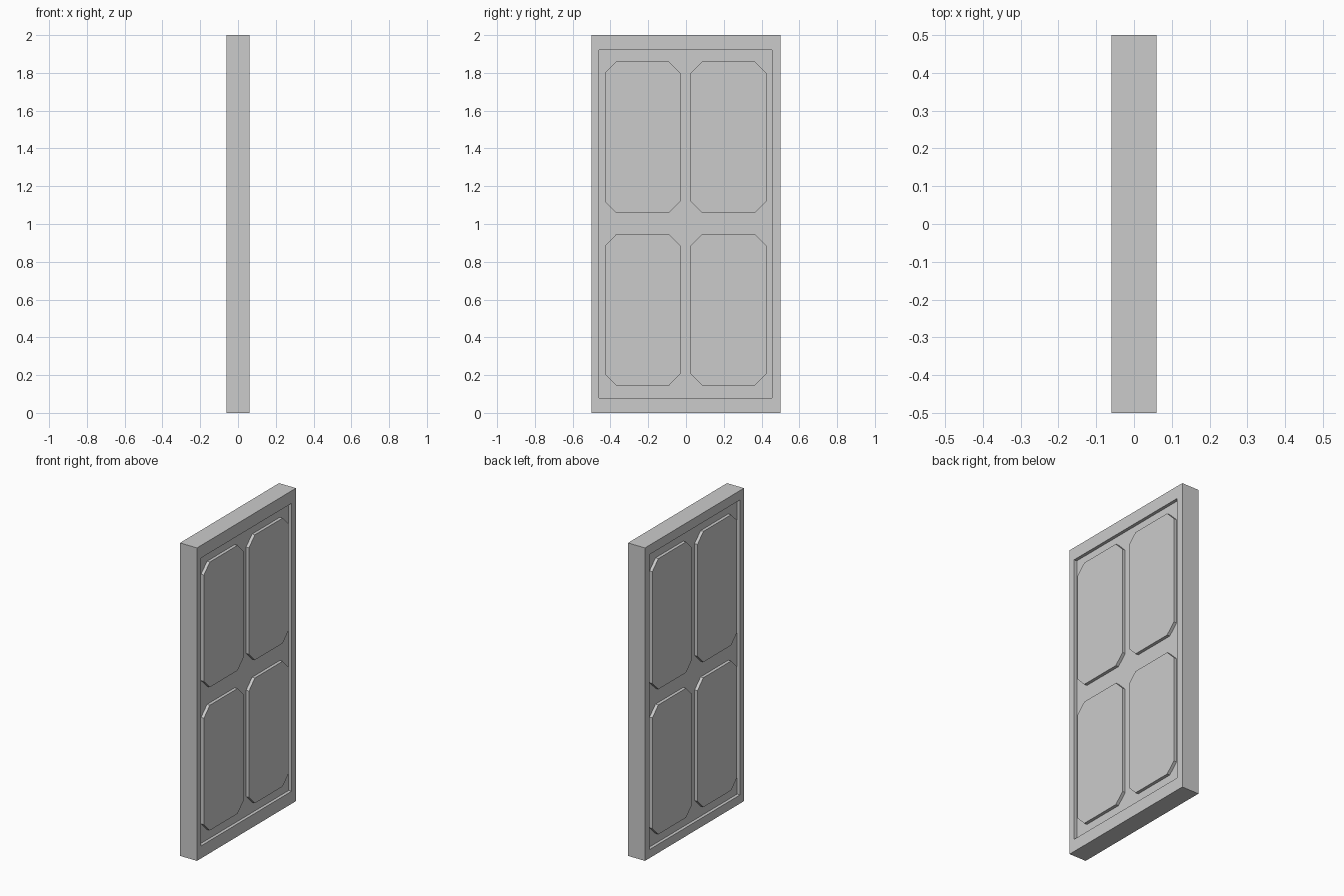
import bpy, bmesh

if "Cube" in bpy.data.objects:
    bpy.data.objects.remove(bpy.data.objects["Cube"])

HALF = 0.06      # half thickness of the door
DEPTH = 0.02     # depth of the recess on each face


def prism(name, outline, x0, x1):
    """Extrude a (y, z) outline along x."""
    bm = bmesh.new()
    face = bm.faces.new([bm.verts.new((x0, y, z)) for y, z in outline])
    ext = bmesh.ops.extrude_face_region(bm, geom=[face])
    moved = [v for v in ext["geom"] if isinstance(v, bmesh.types.BMVert)]
    bmesh.ops.translate(bm, verts=moved, vec=(x1 - x0, 0, 0))
    bmesh.ops.recalc_face_normals(bm, faces=bm.faces)
    mesh = bpy.data.meshes.new(name)
    bm.to_mesh(mesh)
    bm.free()
    obj = bpy.data.objects.new(name, mesh)
    bpy.context.collection.objects.link(obj)
    return obj


def rect(y0, y1, z0, z1):
    return [(y0, z0), (y1, z0), (y1, z1), (y0, z1)]


def octagon(y0, y1, z0, z1, c=0.06):
    return [(y0 + c, z0), (y1 - c, z0), (y1, z0 + c), (y1, z1 - c),
            (y1 - c, z1), (y0 + c, z1), (y0, z1 - c), (y0, z0 + c)]


# Door slab
slab = prism("door_slab", rect(-0.5, 0.5, 0, 2), -HALF, HALF)

# Per face: side, recess z range, panel rows (the rear layout is a little taller)
faces = [
    ("front", 1, (0.08, 1.92), [(0.145, 0.945), (1.06, 1.86)]),
    ("rear", -1, (0.055, 1.94), [(0.118, 0.945), (1.045, 1.88)]),
]
columns = [(-0.43, -0.03), (0.025, 0.425)]

for label, side, recess, rows in faces:
    floor = side * (HALF - DEPTH)

    # Shallow rectangular recess cut into the slab
    cutter = prism(label + "_recess_cutter", rect(-0.46, 0.455, *recess),
                   floor, side * (HALF + 0.05))
    cutter.hide_render = True
    cutter.hide_set(True)
    cutter.display_type = 'WIRE'
    cut = slab.modifiers.new(label + "_recess", 'BOOLEAN')
    cut.operation = 'DIFFERENCE'
    cut.solver = 'EXACT'
    cut.object = cutter

    # Four raised panels with clipped corners
    for r, row in enumerate(rows):
        for c, col in enumerate(columns):
            prism(f"{label}_panel_{('lower', 'upper')[r]}_{('left', 'right')[c]}",
                  octagon(*col, *row), floor - side * 0.005, side * HALF)
